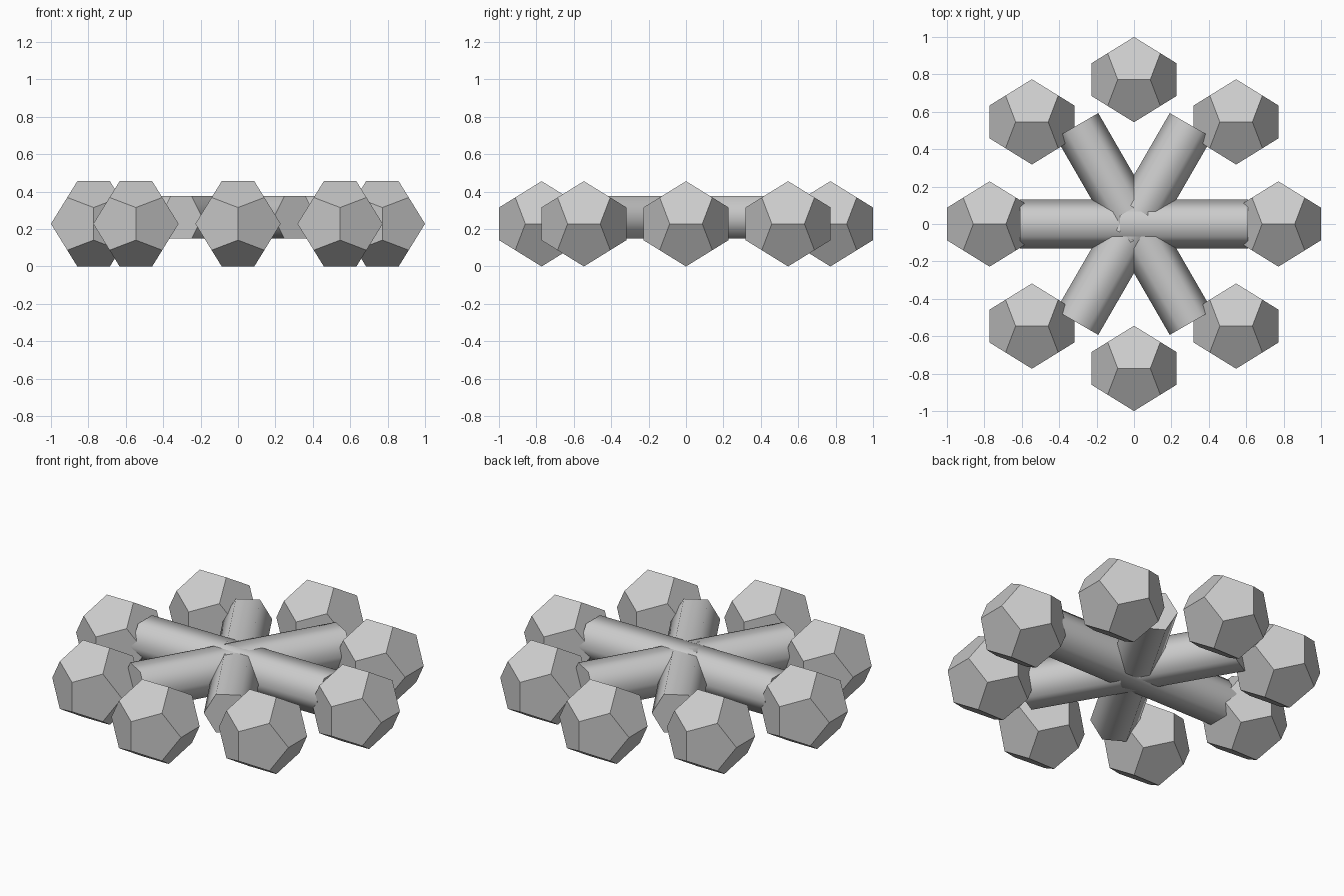
import bpy, bmesh
from math import sqrt, pi, cos, sin
from mathutils import Matrix

if "Cube" in bpy.data.objects:
    bpy.data.objects.remove(bpy.data.objects["Cube"])

PHI = (1 + sqrt(5)) / 2
HALF = 0.228          # half extent of each dodecahedron
RING = 1 - HALF       # ring radius


def add_object(name, bm):
    mesh = bpy.data.meshes.new(name)
    bm.to_mesh(mesh)
    bm.free()
    ob = bpy.data.objects.new(name, mesh)
    bpy.context.collection.objects.link(ob)
    return ob


def dodecahedron(name, x, y):
    s, a, b = (-1, 1), HALF, HALF / PHI ** 2
    c = HALF / PHI
    pts = [(i * c, j * c, k * c) for i in s for j in s for k in s]
    for i in s:
        for j in s:
            pts += [(i * b, 0, j * a), (i * a, j * b, 0), (0, i * a, j * b)]
    bm = bmesh.new()
    for p in pts:
        bm.verts.new(p)
    bmesh.ops.convex_hull(bm, input=bm.verts[:])
    # merge the hull triangles into flat pentagons
    bmesh.ops.dissolve_limit(bm, angle_limit=0.05, verts=bm.verts[:], edges=bm.edges[:])
    bmesh.ops.recalc_face_normals(bm, faces=bm.faces[:])
    ob = add_object(name, bm)
    ob.location = (x, y, HALF)


def spoke_bar(name, angle):
    bm = bmesh.new()
    bmesh.ops.create_cone(bm, cap_ends=True, segments=6, radius1=0.131,
                          radius2=0.131, depth=1.218)
    # corner sideways, flat on top, lying along x and then turned
    top = Matrix.Rotation(pi / 2, 4, 'Y')
    bmesh.ops.transform(bm, matrix=Matrix.Rotation(angle, 4, 'Z') @ top, verts=bm.verts[:])
    # smooth sides, sharp end rims
    for f in bm.faces:
        f.smooth = len(f.verts) == 4
    for e in bm.edges:
        e.smooth = all(f.smooth for f in e.link_faces)
    ob = add_object(name, bm)
    ob.location.z = 0.262


# hexagonal bars crossing at the middle
for n in range(3):
    spoke_bar(f"spoke_bar_{n + 1}", n * pi / 3)

# ring of eight dodecahedra, all facing the same way
for n in range(8):
    t = n * pi / 4
    dodecahedron(f"ring_dodecahedron_{n + 1}", RING * cos(t), RING * sin(t))

# check hexagon orientation: the wide corners must point sideways
for ob in bpy.data.objects:
    if ob.name.startswith("spoke_bar"):
        zs = [v.co.z for v in ob.data.vertices]
        if max(zs) > 0.12:
            ang = int(ob.name[-1]) - 1
            axis = (cos(ang * pi / 3), sin(ang * pi / 3), 0)
            ob.data.transform(Matrix.Rotation(pi / 6, 4, axis))
